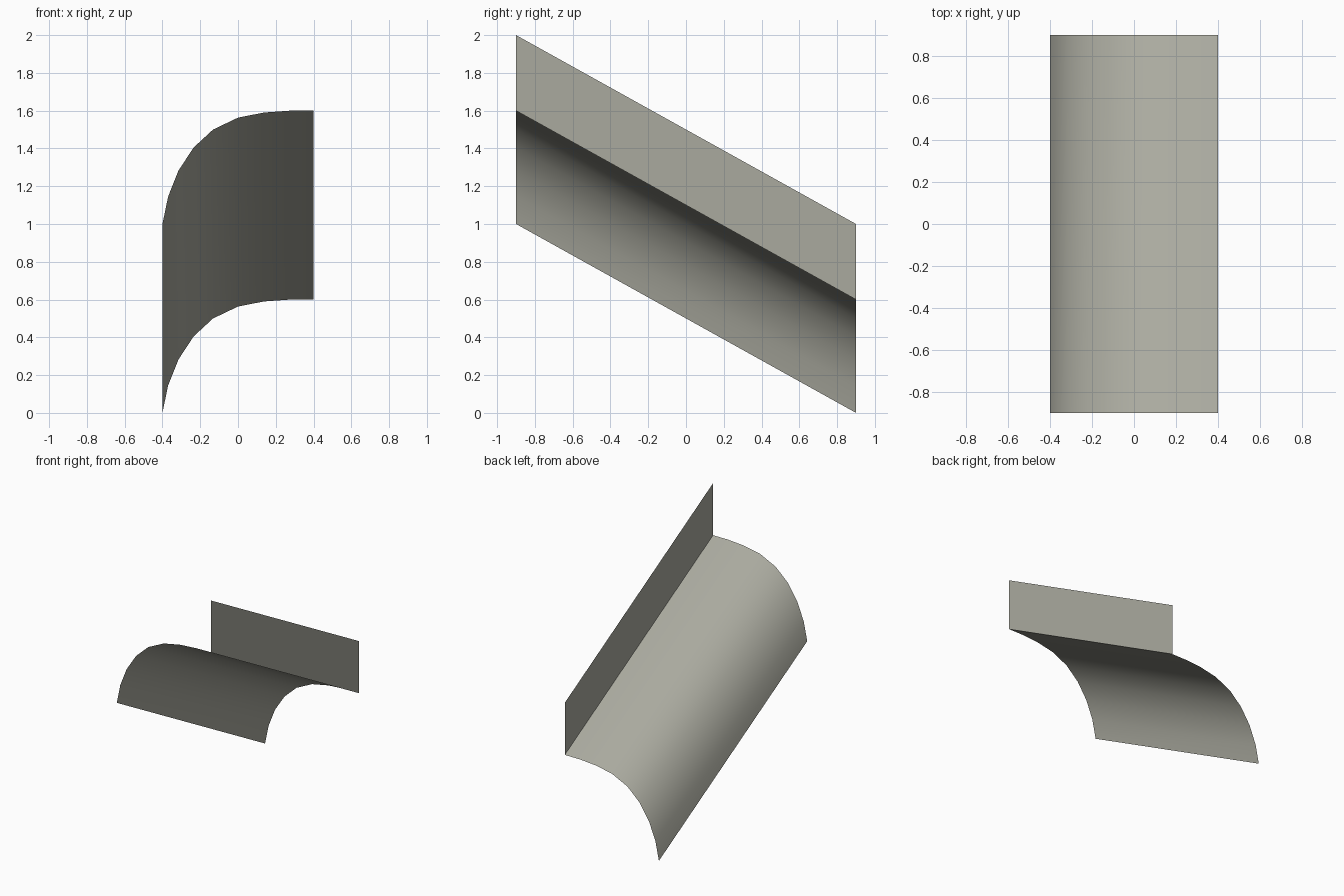
import bpy

if "Cube" in bpy.data.objects:
    bpy.data.objects.remove(bpy.data.objects["Cube"])

# One warm grey for the whole sheet
grey = bpy.data.materials.new("warm grey")
grey.diffuse_color = (0.40, 0.40, 0.345, 1)
grey.use_nodes = True
grey.node_tree.nodes["Principled BSDF"].inputs["Base Color"].default_value = grey.diffuse_color

HALF_LENGTH = 0.9   # along y
DROP = 1.0          # the sheet slopes down towards the back


def sloped_sheet(name, profile):
    """Sweep an (x, z) profile along y, lowering it by DROP."""
    n = len(profile)
    verts = [(x, -HALF_LENGTH, z + DROP) for x, z in profile]
    verts += [(x, HALF_LENGTH, z + DROP - DROP) for x, z in profile]
    faces = [(i, i + 1, n + i + 1, n + i) for i in range(n - 1)]
    mesh = bpy.data.meshes.new(name)
    mesh.from_pydata(verts, [], faces)
    mesh.materials.append(grey)
    mesh.shade_smooth()
    obj = bpy.data.objects.new(name, mesh)
    bpy.context.collection.objects.link(obj)
    return obj


# Curved canopy, rising from the low outer edge to the wall
sloped_sheet("curved_canopy", [
    (-0.4, 0.0), (-0.37, 0.145), (-0.315, 0.283), (-0.235, 0.405),
    (-0.132, 0.5), (0.0, 0.563), (0.137, 0.59), (0.275, 0.6), (0.4, 0.6)])

# Upright flange along the inner edge
sloped_sheet("upright_flange", [(0.4, 0.6), (0.4, 1.0)])
